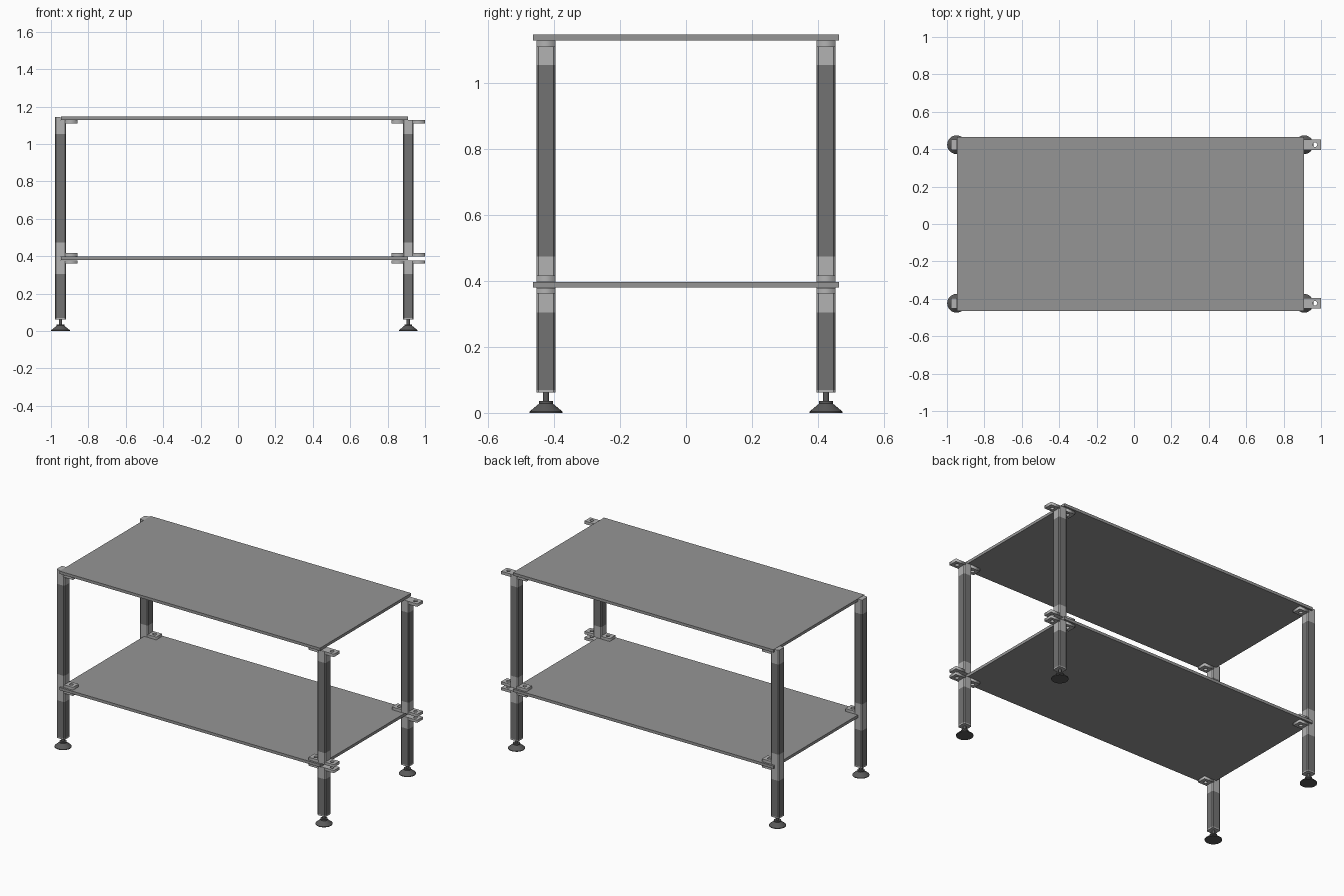
import bpy, bmesh, math

if "Cube" in bpy.data.objects:
    bpy.data.objects.remove(bpy.data.objects["Cube"])

LEG_Y = -0.424      # front row of legs, mirrored to the back
HALF = 0.029        # half width of the square tube
CH = 0.006          # corner chamfer


def material(name, v):
    m = bpy.data.materials.new(name)
    m.diffuse_color = (v, v, v, 1)
    m.use_nodes = True
    m.node_tree.nodes["Principled BSDF"].inputs["Base Color"].default_value = m.diffuse_color
    return m


TUBE = material("dark_grey", 0.17)
JOINT = material("light_grey", 0.45)
BOARD = material("mid_grey", 0.3)
RUBBER = material("foot_grey", 0.1)


def finish(ob, mat, mirror=True):
    ob.data.materials.clear()
    ob.data.materials.append(mat)
    if mirror:
        m = ob.modifiers.new("mirror_y", 'MIRROR')
        m.use_axis = (False, True, False)
    return ob


def prism(name, pts, z0, z1, mat, mirror=True):
    bm = bmesh.new()
    face = bm.faces.new([bm.verts.new((x, y, z0)) for x, y in pts])
    ext = bmesh.ops.extrude_face_region(bm, geom=[face], use_keep_orig=True)
    top = [g for g in ext["geom"] if isinstance(g, bmesh.types.BMVert)]
    bmesh.ops.translate(bm, verts=top, vec=(0, 0, z1 - z0))
    bmesh.ops.recalc_face_normals(bm, faces=bm.faces)
    me = bpy.data.meshes.new(name)
    bm.to_mesh(me)
    bm.free()
    ob = bpy.data.objects.new(name, me)
    bpy.context.collection.objects.link(ob)
    return finish(ob, mat, mirror)


def rect(x0, x1, y0, y1):
    return [(x0, y0), (x1, y0), (x1, y1), (x0, y1)]


def octagon(cx, h=HALF):
    a, b = h, h - CH
    s = [(-b, -a), (b, -a), (a, -b), (a, b), (b, a), (-b, a), (-a, b), (-a, -b)]
    return [(cx + x, LEG_Y + y) for x, y in s]


# flat mounting tab with a screw hole
def tab(name, cx, side, z0, z1):
    cu = bpy.data.curves.new(name, 'CURVE')
    cu.dimensions = '2D'
    cu.fill_mode = 'BOTH'
    cu.extrude = (z1 - z0) / 2
    outer = rect(cx + side * 0.02, cx + side * 0.09, LEG_Y - HALF, LEG_Y + HALF)
    hx = cx + side * 0.058
    hole = [(hx + 0.012 * math.cos(i * math.tau / 16),
             LEG_Y + 0.012 * math.sin(i * math.tau / 16)) for i in range(16)]
    for pts in (outer, hole):
        sp = cu.splines.new('POLY')
        sp.points.add(len(pts) - 1)
        for p, (x, y) in zip(sp.points, pts):
            p.co = (x, y, 0, 1)
        sp.use_cyclic_u = True
    tmp = bpy.data.objects.new(name + "_outline", cu)
    bpy.context.collection.objects.link(tmp)
    bpy.context.view_layer.update()
    me = bpy.data.meshes.new_from_object(tmp.evaluated_get(
        bpy.context.evaluated_depsgraph_get()))
    bpy.data.objects.remove(tmp)
    for v in me.vertices:
        v.co.z += (z0 + z1) / 2
    ob = bpy.data.objects.new(name, me)
    bpy.context.collection.objects.link(ob)
    return finish(ob, JOINT)


# turned levelling foot
def foot(name, cx, n=24):
    prof = [(0.05, 0), (0.05, 0.004), (0.021, 0.028), (0.021, 0.036),
            (0.009, 0.036), (0.009, 0.066)]
    bm = bmesh.new()
    rings = [[bm.verts.new((cx + r * math.cos(i * math.tau / n),
                            LEG_Y + r * math.sin(i * math.tau / n), z))
              for i in range(n)] for r, z in prof]
    for a, b in zip(rings, rings[1:]):
        for i in range(n):
            j = (i + 1) % n
            bm.faces.new((a[i], a[j], b[j], b[i]))
    bm.faces.new(rings[0][::-1])
    bm.faces.new(rings[-1])
    me = bpy.data.meshes.new(name)
    bm.to_mesh(me)
    bm.free()
    ob = bpy.data.objects.new(name, me)
    bpy.context.collection.objects.link(ob)
    bpy.ops.object.select_all(action='DESELECT')
    bpy.context.view_layer.objects.active = ob
    ob.select_set(True)
    bpy.ops.object.shade_smooth_by_angle(angle=math.radians(25))
    return finish(ob, RUBBER)


# shelves
for name, z0, z1 in (("top_shelf", 1.128, 1.146), ("lower_shelf", 0.379, 0.397)):
    prism(name, rect(-0.947, 0.909, -0.464, 0.464), z0, z1, BOARD, False)

# leg pairs
for label, cx, sides in (("left", -0.949, (1,)), ("right", 0.91, (-1, 1))):
    sec = octagon(cx)
    foot(label + "_foot", cx)
    prism(label + "_end_plug", sec, 0.061, 0.069, JOINT)
    prism(label + "_lower_tube", sec, 0.069, 0.304, TUBE)
    prism(label + "_upper_tube", sec, 0.473, 1.053, TUBE)
    # clamp sleeves around the shelves
    for part, z0, z1, t0, t1 in (("under_sleeve", 0.304, 0.378, 0.361, 0.378),
                                 ("over_sleeve", 0.398, 0.473, 0.398, 0.416),
                                 ("top_sleeve", 1.053, 1.127, 1.108, 1.127)):
        prism(f"{label}_{part}", sec, z0, z1, JOINT)
        for s in sides:
            tab(f"{label}_{part}_tab_{'in' if s * cx < 0 else 'out'}", cx, s, t0, t1)

# outer walls that close the left shelf ends
wall = [p for p in octagon(-0.949) if p[0] < -0.949]
wall = [(-0.948, LEG_Y - HALF), (-0.948, LEG_Y + HALF)] + wall[1:] + wall[:1]
prism("left_middle_end_wall", wall, 0.378, 0.398, JOINT)
prism("left_top_end_wall", wall, 1.127, 1.145, JOINT)
